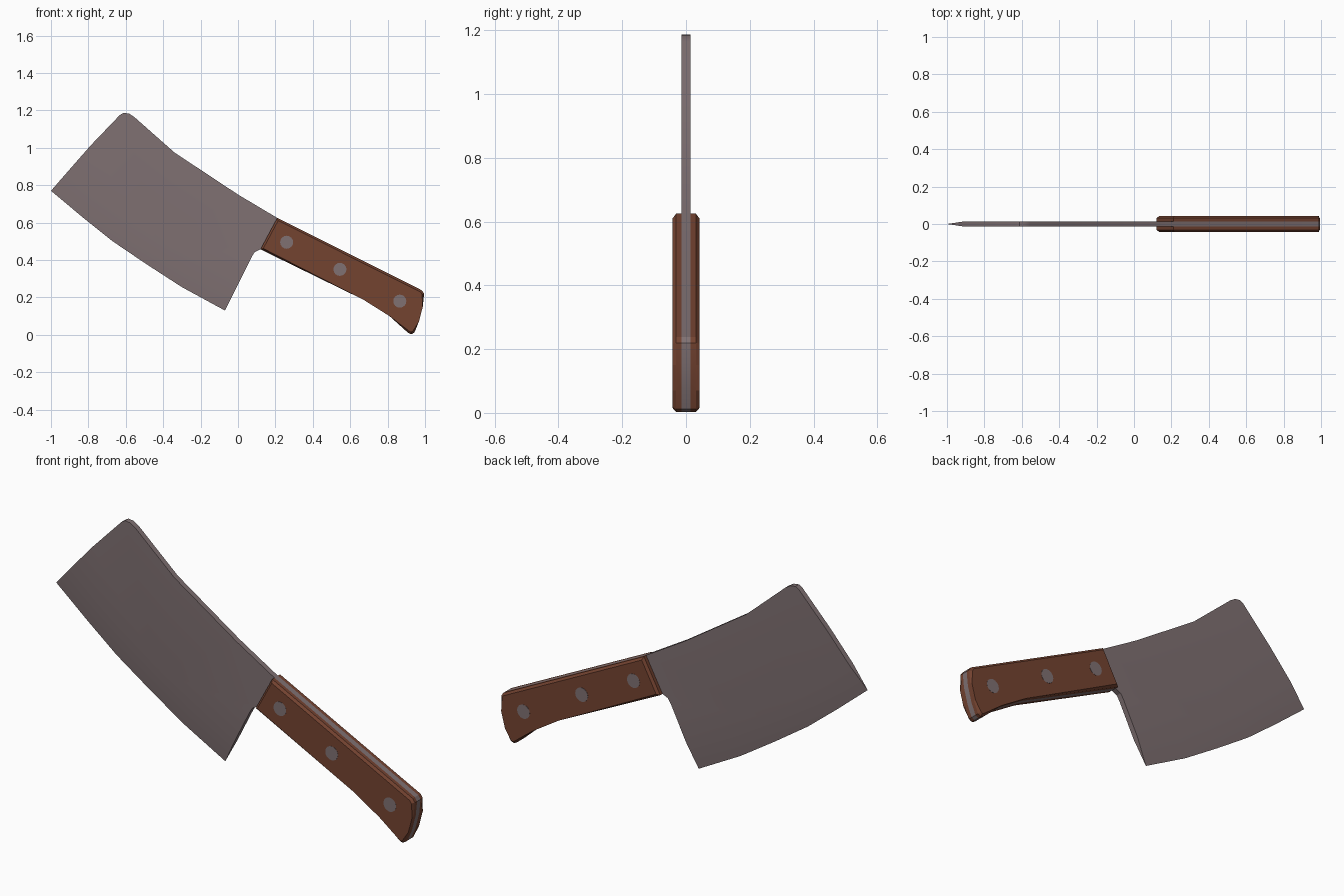
import bpy, bmesh, math

cube = bpy.data.objects.get("Cube")
if cube:
    bpy.data.objects.remove(cube, do_unlink=True)


def material(name, rgb):
    m = bpy.data.materials.new(name)
    m.use_nodes = True
    m.diffuse_color = (*rgb, 1)
    m.node_tree.nodes["Principled BSDF"].inputs["Base Color"].default_value = (*rgb, 1)
    return m


steel = material("warm_grey_steel", (0.215, 0.165, 0.17))
wood = material("brown_wood", (0.175, 0.056, 0.03))


def finish(bm, name, mat):
    bmesh.ops.recalc_face_normals(bm, faces=bm.faces)
    mesh = bpy.data.meshes.new(name)
    bm.to_mesh(mesh)
    bm.free()
    mesh.materials.append(mat)
    obj = bpy.data.objects.new(name, mesh)
    bpy.context.collection.objects.link(obj)
    bpy.ops.object.select_all(action="DESELECT")
    obj.select_set(True)
    bpy.context.view_layer.objects.active = obj
    bpy.ops.object.shade_smooth_by_angle(angle=math.radians(25))
    return obj


# Profiles in the x-z plane
cutting_edge = [(-1, .77), (-.83, .628), (-.67, .5), (-.49, .378), (-.3, .255), (-.07, .13)]
grind_line = [(-.91, .873), (-.76, .735), (-.61, .612), (-.43, .49), (-.25, .375), (-.01, .25)]
heel = [(.075, .42), (.09, .443), (.12, .457)]
grip_bottom = [(.67, .188), (.81, .1), (.91, .01)]
butt = [(.927, .003), (.943, .012), (.967, .07), (.988, .15), (.995, .22), (.983, .238)]
spine = [(.21, .625), (0, .75), (-.34, .975), (-.555, 1.165), (-.583, 1.183),
         (-.612, 1.187), (-.632, 1.175), (-.79, 1.01)]
half = 0.0135

# Blade with full tang: flat body, then a grind narrowing to the cutting edge
bm = bmesh.new()
outline = grind_line + heel + grip_bottom + butt + spine
front = [bm.verts.new((x, -half, z)) for x, z in outline]
back = [bm.verts.new((x, half, z)) for x, z in outline]
edge = [bm.verts.new((x, 0, z)) for x, z in cutting_edge]
bm.faces.new(front)
bm.faces.new(back[::-1])
last = len(edge) - 1
for i in range(last, len(outline)):
    j = (i + 1) % len(outline)
    bm.faces.new((front[i], front[j], back[j], back[i]))
for side in (front, back):
    for i in range(last):
        bm.faces.new((edge[i], edge[i + 1], side[i + 1], side[i]))
for i in (0, last):
    bm.faces.new((edge[i], front[i], back[i]))
finish(bm, "blade_and_tang", steel)

# Two chamfered wooden handle scales
grip = [heel[-1]] + grip_bottom + butt + [spine[0]]
for name, s in (("front_handle_scale", -1), ("back_handle_scale", 1)):
    bm = bmesh.new()
    inner = [bm.verts.new((x, s * half, z)) for x, z in grip]
    outer = [bm.verts.new((x, s * 0.042, z)) for x, z in grip]
    bm.faces.new(inner)
    face = bm.faces.new(outer)
    for i in range(len(grip)):
        j = (i + 1) % len(grip)
        bm.faces.new((inner[i], inner[j], outer[j], outer[i]))
    bmesh.ops.bevel(bm, geom=list(face.edges), offset=0.011, segments=1,
                    affect="EDGES", clamp_overlap=True)
    finish(bm, name, wood)

# Rivets through the handle
for n, (x, z) in enumerate([(.26, .495), (.545, .35), (.865, .18)], 1):
    bpy.ops.mesh.primitive_cylinder_add(vertices=16, radius=0.035, depth=0.0856,
                                        location=(x, 0, z), rotation=(math.pi / 2, 0, 0))
    rivet = bpy.context.object
    rivet.name = f"rivet_{n}"
    rivet.data.materials.append(steel)
    bpy.ops.object.shade_smooth_by_angle(angle=math.radians(30))
